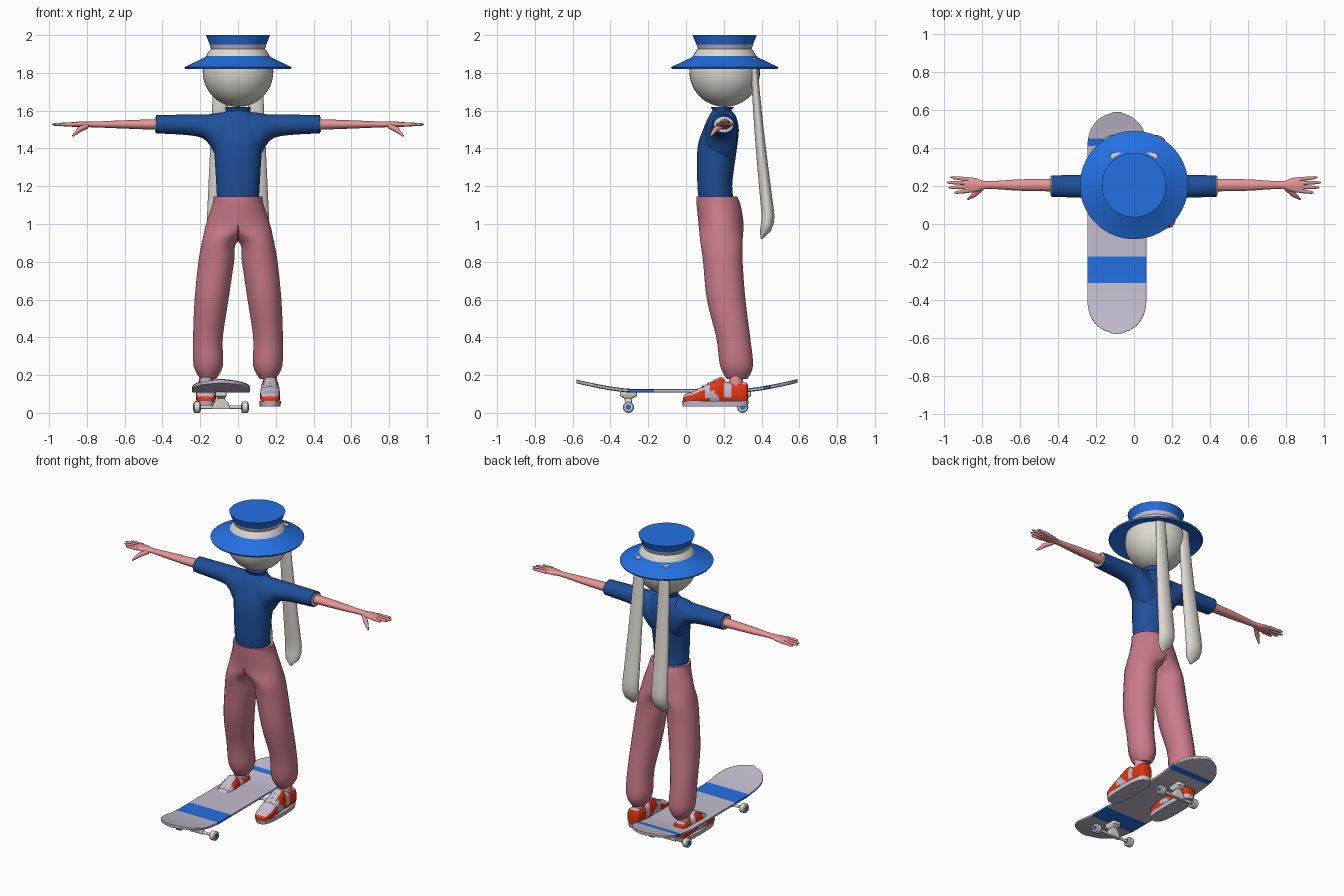
import bpy, bmesh, math
from mathutils import Vector

if "Cube" in bpy.data.objects:
    bpy.data.objects.remove(bpy.data.objects["Cube"])


def material(name, *srgb):
    mat = bpy.data.materials.new(name)
    mat.use_nodes = True
    colour = [((c + 0.055) / 1.055) ** 2.4 for c in srgb] + [1]
    mat.diffuse_color = colour
    mat.node_tree.nodes["Principled BSDF"].inputs["Base Color"].default_value = colour
    return mat


BLUE = material("bright_blue", 0.14, 0.44, 0.89)
NAVY = material("navy_blue", 0.12, 0.31, 0.6)
ROSE = material("dusty_rose", 0.79, 0.48, 0.54)
SKIN = material("skin_pink", 0.91, 0.59, 0.58)
WHITE = material("warm_white", 0.87, 0.85, 0.82)
LILAC = material("pale_lilac", 0.77, 0.74, 0.81)
RED = material("shoe_red", 0.9, 0.2, 0.07)


def finish(name, bm, mats, rule=None, mirror=False, angle=40):
    """Turn a bmesh into a smooth shaded object, coloured by an optional rule."""
    bmesh.ops.recalc_face_normals(bm, faces=bm.faces)
    bm.normal_update()
    if rule:
        for face in bm.faces:
            face.material_index = rule(face.calc_center_median(), face.normal)
    mesh = bpy.data.meshes.new(name)
    bm.to_mesh(mesh)
    bm.free()
    for mat in mats:
        mesh.materials.append(mat)
    obj = bpy.data.objects.new(name, mesh)
    bpy.context.collection.objects.link(obj)
    bpy.ops.object.select_all(action="DESELECT")
    obj.select_set(True)
    bpy.context.view_layer.objects.active = obj
    bpy.ops.object.shade_smooth_by_angle(angle=math.radians(angle))
    if mirror:
        obj.modifiers.new("mirror", "MIRROR")
    return obj


def skin_rings(bm, rings):
    """Bridge a list of point rings and close both ends."""
    rows = [[bm.verts.new(point) for point in ring] for ring in rings]
    for low, high in zip(rows, rows[1:]):
        for i in range(len(low)):
            bm.faces.new((low[i - 1], low[i], high[i], high[i - 1]))
    bm.faces.new(rows[0])
    bm.faces.new(rows[-1])


def circle(sides):
    angles = [math.tau * (i + 0.5) / sides for i in range(sides)]
    return [(math.cos(angle), math.sin(angle)) for angle in angles]


def spline(rows, steps):
    """Smoothly interpolate rows of numbers."""
    result = []
    for i in range(len(rows) - 1):
        before, start, end = rows[max(i - 1, 0)], rows[i], rows[i + 1]
        after = rows[min(i + 2, len(rows) - 1)]
        for step in range(steps):
            t = step / steps
            result.append([b + t / 2 * (c - a + t * (2*a - 5*b + 4*c - d + t * (3*(b - c) + d - a)))
                           for a, b, c, d in zip(before, start, end, after)])
    return result + [rows[-1]]


def loft(name, axis, rows, mats, steps=4, power=2, sides=32, clamp=False, **options):
    """Each row is a place on the axis, then low and high bounds on both cross axes."""
    bm = bmesh.new()
    rings = []
    for place, low_a, high_a, low_b, high_b in spline(rows, steps):
        ring = []
        for pair in circle(sides):
            c, s = (math.copysign(abs(v) ** (2 / power), v) for v in pair)
            point = [(low_a + high_a + c * (high_a - low_a)) / 2,
                     (low_b + high_b + s * (high_b - low_b)) / 2]
            point.insert("xyz".index(axis), place)
            if clamp:
                point[0] = max(point[0], 0)
            ring.append(point)
        rings.append(ring)
    skin_rings(bm, rings)
    return finish(name, bm, mats, **options)


def centred(rows):
    """Expand a half width into bounds either side of the middle."""
    return [(place, -half, half, low, high) for place, half, low, high in rows]


def around(rows, a, b):
    """Expand two half sizes into bounds around a fixed centre line."""
    return [(place, a - ra, a + ra, b - rb, b + rb) for place, ra, rb in rows]


def tubes(name, paths, mat, sides=12, **options):
    """Tapered tubes; each path is a list of (point, radius)."""
    bm = bmesh.new()
    for path in paths:
        points = [Vector(point) for point, radius in path]
        rings = []
        for k, (point, radius) in enumerate(path):
            along = points[min(k + 1, len(points) - 1)] - points[max(k - 1, 0)]
            turn = along.to_track_quat("Z", "Y")
            rings.append([points[k] + turn @ Vector((radius * c, radius * s, 0)) for c, s in circle(sides)])
        skin_rings(bm, rings)
    return finish(name, bm, [mat], **options)


# Head and hat
BODY_Y = 0.205
bm = bmesh.new()
bmesh.ops.create_uvsphere(bm, u_segments=40, v_segments=24, radius=0.187)
bmesh.ops.translate(bm, verts=bm.verts, vec=(0, BODY_Y, 1.807))
finish("head", bm, [WHITE])

BAND_LOW, BAND_HIGH = 1.91, 1.95
hat = [(1.87, 0.14), (1.82, 0.28), (1.83, 0.285), (1.88, 0.18),
       (BAND_LOW, 0.138), (BAND_HIGH, 0.15), (2, 0.17)]
loft("hat", "z", around([(z, r, r) for z, r in hat], 0, BODY_Y), [BLUE, LILAC], steps=1, sides=48,
     angle=30, rule=lambda c, n: int(BAND_LOW < c.z < BAND_HIGH and n.z < 0.9))

# Long hanging strands: widening downwards, with a rounded tip curling forwards
strand = []
for k in range(25):
    t = k / 24
    tip = max(0, t - 0.85) / 0.15
    full = math.sqrt(max(1 - tip ** 3, 0.01))
    x, y = 0.09 + 0.02 * t, 0.36 + 0.09 * t ** 1.3 - 0.05 * tip ** 2
    wide, deep = (0.035 + 0.025 * t) * full, (0.017 + 0.02 * t) * full
    strand.append((1.88 - 0.96 * t, x - wide, x + wide, y - deep, y + deep))
loft("long_strand", "z", strand, [WHITE], steps=1, mirror=True)

# Shirt with collar, sleeves and pale cuff linings
loft("shirt_torso", "z", centred([
    (1.08, 0.11, 0.075, 0.265), (1.2, 0.115, 0.06, 0.245), (1.4, 0.128, 0.06, 0.27),
    (1.5, 0.14, 0.09, 0.28), (1.57, 0.1, 0.12, 0.265), (1.6, 0.06, 0.14, 0.24)]), [NAVY])
loft("shirt_sleeve", "x", [
    (0, 0.1, 0.27, 1.3, 1.59), (0.1, 0.1, 0.27, 1.34, 1.59), (0.16, 0.12, 0.27, 1.43, 1.58),
    (0.23, 0.135, 0.26, 1.466, 1.58), (0.435, 0.143, 0.256, 1.48, 1.577)], [NAVY], mirror=True)
ARM_Z = 1.527
loft("sleeve_lining", "x", around([(x, 0.05, 0.04) for x in (0.42, 0.44)], 0.2, ARM_Z),
     [WHITE], steps=1, mirror=True)
loft("collar", "z", centred([(1.57, 0.067, 0.14, 0.245), (1.6, 0.065, 0.14, 0.24),
                             (1.62, 0.068, 0.13, 0.255)]), [NAVY])

# Arms, and hands with four fanned fingers and a lowered thumb
loft("arm", "x", around([(0.38, 0.034, 0.03), (0.6, 0.03, 0.022), (0.77, 0.02, 0.015),
                         (0.83, 0.036, 0.015), (0.88, 0.04, 0.012), (0.9, 0.028, 0.006)],
                        BODY_Y, ARM_Z), [SKIN], mirror=True)
hand = [[((0.8, 0.19, 1.52), 0.014), ((0.84, 0.155, 1.5), 0.014), ((0.875, 0.13, 1.466), 0.005)]]
for k, reach in enumerate((0.945, 0.975, 0.985, 0.965)):
    spread = k - 1.5
    root = Vector((0.87, BODY_Y + 0.02 * spread, ARM_Z))
    end = Vector((reach, BODY_Y + 0.027 * spread, ARM_Z))
    hand.append([(root, 0.012), (root.lerp(end, 0.85), 0.008), (end, 0.003)])
tubes("fingers", hand, SKIN, mirror=True)

# Baggy trousers: one half, mirrored at the middle
trousers = loft("trousers", "z", [
    (0.18, 0.115, 0.2, 0.215, 0.325), (0.25, 0.08, 0.235, 0.18, 0.355), (0.4, 0.08, 0.238, 0.16, 0.34),
    (0.6, 0.05, 0.23, 0.11, 0.315), (0.8, 0.02, 0.21, 0.09, 0.3), (0.91, 0, 0.19, 0.075, 0.3),
    (1, -0.17, 0.17, 0.066, 0.305), (1.1, -0.137, 0.137, 0.056, 0.29), (1.145, -0.13, 0.13, 0.055, 0.27)],
    [ROSE], clamp=True, mirror=True)
trousers.modifiers["mirror"].use_clip = True


# Shoes and ankles
FOOT_X = 0.17


def shoe_panels(c, n):
    toe_top = c.y < 0.085 and n.z > 0.5
    tongue = 0.09 < c.y < 0.2 and abs(c.x - FOOT_X) < 0.026
    slanted_side = 0.1 < c.y + (c.z - 0.1) * 0.8 < 0.155
    heel_side = 0.2 < c.y < 0.25 and c.z > 0.085
    opening = c.y > 0.2 and n.z > 0.7
    return int(toe_top or tongue or slanted_side or heel_side or opening)


shoe = [(-0.016, 0.025, 0.08), (0, 0.043, 0.1), (0.05, 0.053, 0.12), (0.15, 0.05, 0.175),
        (0.19, 0.045, 0.19), (0.22, 0.046, 0.163), (0.31, 0.044, 0.162), (0.328, 0.025, 0.15)]
loft("shoe_upper", "y", [(y, FOOT_X - half, FOOT_X + half, 0.045, top) for y, half, top in shoe],
     [RED, LILAC], power=2.6, rule=shoe_panels, mirror=True)
loft("shoe_sole", "z", around([(0.035, 0.055, 0.173), (0.062, 0.058, 0.178)], FOOT_X, 0.155),
     [LILAC], steps=1, power=3, mirror=True)
laces = [[((FOOT_X + side * 0.035, y, 0.095 + y / 2 - abs(side) * 0.008), 0.006) for side in (-1, 0, 1)]
         for y in (0.09, 0.12, 0.15)]
tubes("shoe_laces", laces, LILAC, mirror=True)
tubes("ankle", [[((FOOT_X, 0.265, z), 0.038) for z in (0.12, 0.23)]], SKIN, sides=24, mirror=True)

# Skateboard deck with kicked-up ends and two painted stripes
BOARD_X, BOARD_HALF, STEP = -0.09, 0.58, 0.01
deck = []
for k in range(-58, 60):
    y = k * STEP
    end = max(0, abs(y - STEP / 2) - 0.4) / (BOARD_HALF - 0.4)
    half = 0.155 * math.sqrt(max(0.01, 1 - end ** 2.3))
    bottom = 0.107 + 0.05 * (max(0, abs(y) - 0.28) / 0.3) ** 1.5
    deck.append((y, BOARD_X - half, BOARD_X + half, bottom, bottom + 0.02))
loft("skateboard_deck", "y", deck, [LILAC, BLUE], steps=1, power=8, angle=35,
     rule=lambda c, n: int(-0.31 < c.y < -0.17 or 0.41 < c.y < 0.45))

# Trucks, axles, wheels and hubs
WHEEL = 0.03
for end, y in (("front", -0.305), ("rear", 0.3)):
    loft(end + "_truck", "z", around([(0.02, 0.05, 0.012), (0.05, 0.04, 0.018), (0.075, 0.018, 0.02),
                                      (0.09, 0.03, 0.045), (0.11, 0.03, 0.045)], BOARD_X, y),
         [WHITE], steps=1, power=6)
    tubes(end + "_axle", [[((BOARD_X + s * 0.13, y, WHEEL), 0.009) for s in (-1, 1)]], WHITE)
    for side, s in (("right", -1), ("left", 1)):
        x = BOARD_X + s * 0.127
        tread = [((x + dx, y, WHEEL), WHEEL - max(0, abs(dx) - 0.013))
                 for dx in (-0.019, -0.013, 0.013, 0.019)]
        tubes(f"{end}_{side}_wheel", [tread], WHITE, sides=24)
        hub = [((x + dx, y, WHEEL), WHEEL / 2) for dx in (-0.021, 0.021)]
        tubes(f"{end}_{side}_hub", [hub], BLUE)
